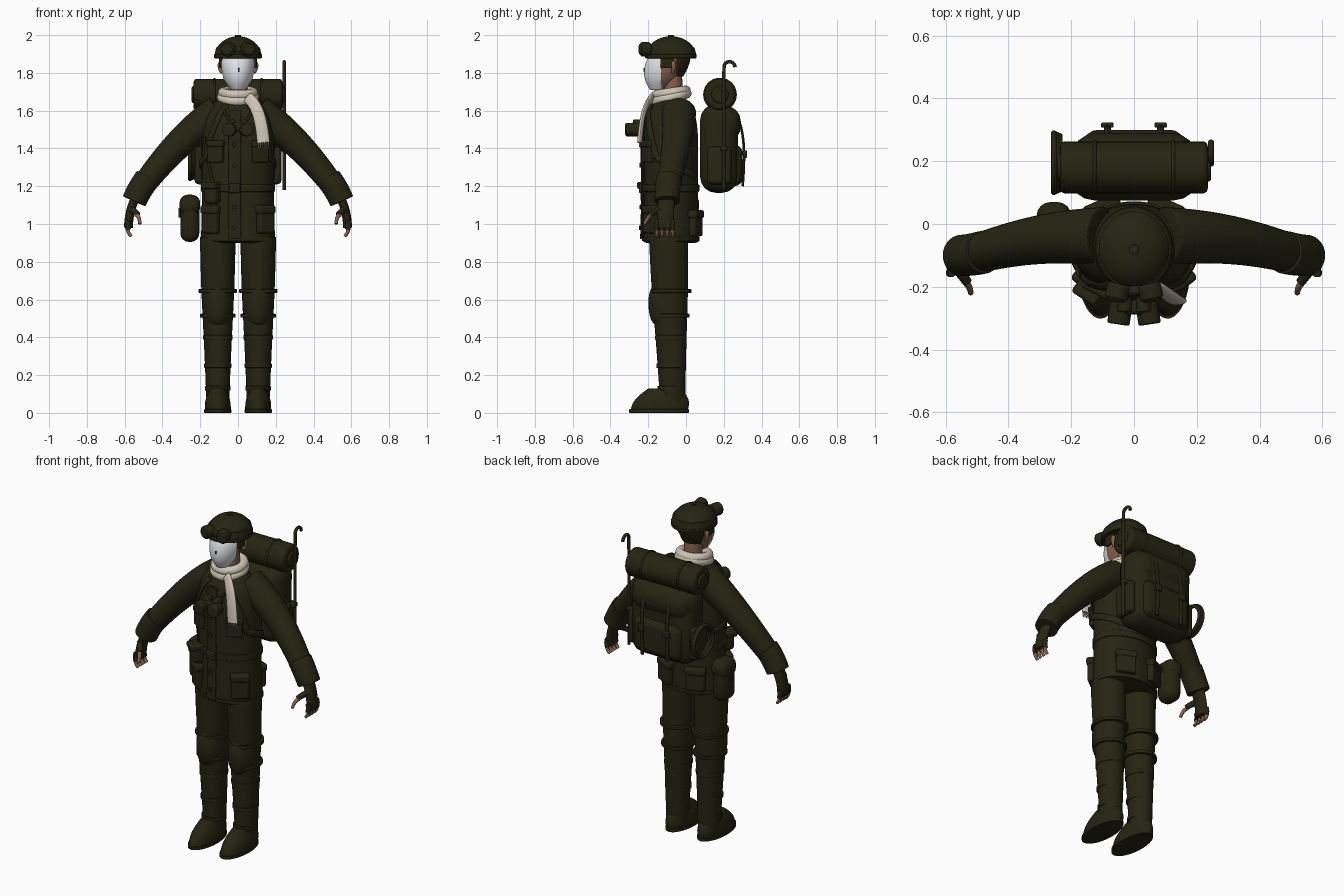
import bpy, bmesh
from math import sin, cos, pi, radians, atan2
from mathutils import Vector, Matrix

cube = bpy.data.objects.get("Cube")
if cube:
    bpy.data.objects.remove(cube)

X, Y, Z = Vector((1, 0, 0)), Vector((0, 1, 0)), Vector((0, 0, 1))
BODY_Y = -.08
SIDES = (-1, 1)


def material(name, red, green, blue):
    mat = bpy.data.materials.new(name)
    mat.use_nodes = True
    mat.diffuse_color = (red, green, blue, 1)
    mat.node_tree.nodes["Principled BSDF"].inputs["Base Color"].default_value = (red, green, blue, 1)
    return mat


OLIVE = material("dark olive", .019, .018, .006)
SKIN = material("skin", .25, .12, .07)
WHITE = material("mask white", .8, .82, .85)
CREAM = material("scarf cream", .62, .55, .46)


def finish(name, bm, mat, smooth=False, bevel=0):
    """Turn a bmesh into a shaded object with its modifiers."""
    bmesh.ops.recalc_face_normals(bm, faces=bm.faces)
    mesh = bpy.data.meshes.new(name)
    bm.to_mesh(mesh)
    bm.free()
    mesh.materials.append(mat)
    mesh.shade_smooth()
    mesh.set_sharp_from_angle(angle=radians(60))
    ob = bpy.data.objects.new(name, mesh)
    bpy.context.collection.objects.link(ob)
    if bevel:
        rounding = ob.modifiers.new("rounding", "BEVEL")
        rounding.width, rounding.segments = bevel, 4
    if smooth:
        ob.modifiers.new("smoothing", "SUBSURF").levels = 2


def blend(first, second, amount):
    return [p.lerp(q, amount) for p, q in zip(first, second)]


def skin_rings(bm, loops):
    """Join rings into a closed skin, with support rings that keep both ends full."""
    def end(ring, neighbour):
        middle = sum(ring, Vector()) / len(ring)
        return [blend(ring, [middle] * len(ring), .2), ring, blend(ring, neighbour, .1)]
    loops = end(loops[0], loops[1]) + loops[1:-1] + end(loops[-1], loops[-2])[::-1]
    rings = [[bm.verts.new(p) for p in loop] for loop in loops]
    for low, high in zip(rings, rings[1:]):
        for i in range(len(low)):
            bm.faces.new((low[i - 1], low[i], high[i], high[i - 1]))
    bm.faces.new(rings[0])
    bm.faces.new(rings[-1])


def circle(count):
    return [(cos(2 * pi * i / count), sin(2 * pi * i / count)) for i in range(count)]


def loft(name, profile, mat=OLIVE, x=0, y=BODY_Y, depth=1, lean=0, grow=0, cuts=()):
    """Stack of level ellipses from (height, radius) pairs; cuts remove what lies past a plane."""
    bm = bmesh.new()
    base = profile[0][0]
    skin_rings(bm, [[Vector((x + (r + grow) * c, y + lean * (z - base) + (r * depth + grow) * s, z))
                     for c, s in circle(20)] for z, r in profile])
    for normal, offset in cuts:
        geom = bm.verts[:] + bm.edges[:] + bm.faces[:]
        bmesh.ops.bisect_plane(bm, geom=geom, plane_co=normal * offset, plane_no=normal, clear_outer=True)
    finish(name, bm, mat, smooth=True)


def sweep(name, points, start, end, mat=OLIVE, flat=1, refs=None):
    """Tube whose radius runs from start to end; flat scales its thickness towards refs."""
    loops = []
    last = len(points) - 1
    for i, p in enumerate(points):
        along = points[min(i + 1, last)] - points[max(i - 1, 0)]
        across = along.cross(refs[i] if refs else Y).normalized()
        out = across.cross(along).normalized()
        r = start + (end - start) * i / last
        loops.append([p + across * r * c + out * r * flat * s for c, s in circle(10)])
    bm = bmesh.new()
    skin_rings(bm, loops)
    finish(name, bm, mat, smooth=True)


def tube(name, a, b, c, start, end, mat=OLIVE, flat=1, side=1):
    """Sweep along a curve from a to c, pulled towards b."""
    a, b, c = [Vector((side * x, y, z)) for x, y, z in (a, b, c)]
    points = [a.lerp(b, t).lerp(b.lerp(c, t), t) for t in [i / 6 for i in range(7)]]
    sweep(name, points, start, end, mat, flat)


def box(name, loc, size, turn=0, soft=.3):
    bm = bmesh.new()
    place = Matrix.Translation(loc) @ Matrix.Rotation(turn, 4, "Z") @ Matrix.Diagonal((*size, 1))
    bmesh.ops.create_cube(bm, size=1, matrix=place)
    finish(name, bm, OLIVE, bevel=min(size) * soft)


def drum(name, loc, axis, radius, length):
    bm = bmesh.new()
    turn = Z.rotation_difference(Vector(axis)).to_matrix().to_4x4()
    bmesh.ops.create_cone(bm, cap_ends=True, segments=28, radius1=radius, radius2=radius, depth=length,
                          matrix=Matrix.Translation(loc) @ turn)
    finish(name, bm, OLIVE, bevel=radius / 5)


def ring(name, loc, rotation, major, minor, mat=OLIVE):
    bpy.ops.mesh.primitive_torus_add(location=loc, rotation=rotation, major_radius=major, minor_radius=minor)
    ob = bpy.context.object
    ob.name = name
    ob.data.materials.append(mat)
    ob.data.shade_smooth()


def radius_at(profile, height):
    for (z, r), (top, end) in zip(profile, profile[1:]):
        if z <= height <= top:
            return r + (end - r) * (height - z) / (top - z)


def band(name, profile, z, half, **shape):
    r = radius_at(profile, z)
    loft(name, [(z - half, r), (z + half, r)], **shape)


# Jacket
JACKET = [(.9, .2), (1.2, .19), (1.45, .2), (1.6, .18), (1.68, .08)]
JACKET_DEPTH = .75
loft("jacket", JACKET, depth=JACKET_DEPTH)
band("belt", JACKET, 1.19, .02, depth=JACKET_DEPTH, grow=.01)
band("jacket_hem", JACKET, .92, .012, depth=JACKET_DEPTH, grow=.005)


def on_jacket(degrees, z, out=.005):
    """Point and turn on the jacket, measured from the front towards the left side."""
    a = radians(degrees)
    r = radius_at(JACKET, z)
    point = Vector(((r + out) * sin(a), BODY_Y - (r * JACKET_DEPTH + out) * cos(a), z))
    return point, atan2(sin(a) * JACKET_DEPTH, cos(a))


def wrap(name, from_angle, from_z, to_angle, to_z, width, flat=.4):
    """Flat strap lying on the jacket between two places."""
    steps = [i / 8 for i in range(9)]
    points = [on_jacket(from_angle + (to_angle - from_angle) * t, from_z + (to_z - from_z) * t)[0] for t in steps]
    refs = [Vector((p.x, p.y - BODY_Y, 0)) for p in points]
    sweep(name, points, width, width, flat=flat, refs=refs)


def pocket(name, degrees, z, width, height, thick=.04):
    """Rounded pocket with a wider flap over its top."""
    point, turn = on_jacket(degrees, z)
    box(name, point, (width, thick, height), turn)
    flap = (width * 1.1, thick * 1.3, height / 3)
    box(name + "_flap", point + Z * height * .4, flap, turn)


wrap("button_placket", -5, .92, -5, 1.6, .035, flat=.25)
for i in range(5):
    drum("button", on_jacket(-5, .98 + .11 * i, .015)[0], Y, .012, .012)
buckle_place, buckle_turn = on_jacket(-5, 1.19, .015)
box("belt_buckle", buckle_place, (.06, .02, .05), buckle_turn)
for s in SIDES:
    pocket("hip_pocket", s * 46, 1.02, .1, .14)
    pocket("chest_pocket", s * 36, 1.38, .09, .11, thick=.03)
    pocket("back_pocket", s * 150, 1, .11, .13)
    wrap("shoulder_strap", s * 25, 1.63, s * 60, 1.35, .02)
    wrap("under_arm_strap", s * 60, 1.35, s * 150, 1.25, .02)
    wrap("binocular_cord", s * 30, 1.63, s * 10, 1.53, .007, flat=1)
pocket("holster", -42, 1.16, .08, .11, thick=.09)
wrap("holster_strap", -62, 1.46, -42, 1.2, .014)

# Hip bag
BAG = Vector((-.255, 0, 1.03))
box("hip_bag", BAG, (.1, .13, .25), soft=.45)
box("hip_bag_flap", BAG + Z * .07, (.11, .14, .11), soft=.4)
box("hip_bag_clasp", BAG + Z * .03 - X * .055, (.012, .03, .05))

# Legs, knee pads and boots
LEG = [(.03, .06), (.4, .075), (.65, .09), (.93, .096)]
for s in SIDES:
    x = s * .107
    stance = dict(x=x, y=-.08, depth=1.08)
    loft("trouser_leg", LEG, x=x, y=-.07, depth=1.1, lean=-.025)
    loft("boot", [(.01, .07), (.06, .07), (.1, .055), (.13, .04)], x=x, y=-.143, depth=2.2, lean=.25)
    loft("boot_sole", [(0, .073), (.02, .073)], x=x, y=-.143, depth=2.2)
    for z in (.13, .25, .4):
        band("gaiter_fold", LEG, z, .012, grow=.004, **stance)
    for z in (.515, .645):
        band("knee_strap", LEG, z, .01, grow=.013, **stance)
    loft("knee_pad", [(.46, .05), (.5, .08), (.64, .085), (.69, .05)], x=x, y=-.095, depth=1.3, cuts=[(Y, -.09)])

# Arms and hands
for s in SIDES:
    tube("sleeve", (.1, -.04, 1.59), (.3, -.03, 1.48), (.52, -.1, 1.18), .1, .065, side=s)
    tube("cuff", (.48, -.09, 1.24), (.52, -.1, 1.19), (.55, -.1, 1.12), .073, .07, side=s)
    tube("glove", (.53, -.1, 1.16), (.58, -.11, 1.08), (.58, -.11, .98), .025, .025, flat=1.9, side=s)
    for i in range(4):
        y = -.155 + i * .028
        tube("glove_finger", (.58, y, 1.02), (.59, y, 1), (.58, y, .97), .015, .015, side=s)
        tube("finger", (.58, y, .98), (.59, y, .96), (.565, y, .935), .012, .009, SKIN, side=s)
    tube("glove_thumb", (.57, -.13, 1.08), (.55, -.16, 1.07), (.53, -.185, 1.05), .02, .016, side=s)
    tube("thumb", (.54, -.18, 1.05), (.52, -.2, 1.04), (.52, -.22, 1), .013, .009, SKIN, side=s)

# Head, mask and hair
HEAD = [(1.71, .03), (1.77, .073), (1.85, .088), (1.93, .07)]
face = dict(y=-.145, depth=1.3, lean=.32)
loft("neck", [(1.63, .055), (1.8, .05)], SKIN, y=-.07)
loft("head", HEAD, SKIN, **face)
loft("face_mask", HEAD, WHITE, grow=.007, cuts=[(Y, -.13), (Z, 1.9)], **face)
loft("hair", HEAD, grow=.012, cuts=[(-Y, .05), (-Z, -1.78)], **face)
tube("mask_nose", (0, -.2, 1.85), (0, -.23, 1.81), (0, -.2, 1.8), .007, .01, WHITE)
box("mask_mark", (.004, -.222, 1.815), (.008, .006, .02))
for s in SIDES:
    tube("ear", (.086, -.07, 1.86), (.11, -.06, 1.84), (.084, -.07, 1.8), .013, .01, SKIN, side=s)
    box("sideburn", (s * .09, -.1, 1.86), (.02, .07, .07))

# Helmet and goggles
BRIM = 1.885
dome = [(BRIM + .11 * sin(t), .128 * cos(t)) for t in [i / 4 for i in range(7)]]
loft("helmet", dome, depth=1.08)
loft("helmet_brim", [(BRIM - .008, .128), (BRIM + .015, .128)], depth=1.08)
loft("goggle_strap", [(BRIM + .02, .124), (BRIM + .05, .118)], depth=1.08)
drum("helmet_button", (0, BODY_Y, 1.99), Z, .016, .02)
box("goggle_bridge", (0, -.21, 1.925), (.06, .03, .03))
for s in SIDES:
    outward = Vector((s * .25, -1, 0))
    cup = Vector((s * .052, -.215, 1.925))
    drum("goggle_cup", cup, outward, .038, .05)
    drum("goggle_lens", cup + outward * .02, outward, .03, .022)

# Scarf
ring("scarf_upper", (0, BODY_Y, 1.695), (.15, 0, 0), .08, .026, CREAM)
ring("scarf_lower", (0, BODY_Y, 1.67), (.25, 0, 0), .085, .027, CREAM)
tube("scarf_tail", (.05, -.18, 1.67), (.12, -.235, 1.63), (.135, -.245, 1.43), .032, .036, CREAM, flat=.4)
for i in range(6):
    x = .107 + i * .011
    tube("scarf_fringe", (x, -.245, 1.45), (x, -.25, 1.42), (x, -.24, 1.4), .004, .003, CREAM)

# Binoculars
for s in SIDES:
    drum("binocular_barrel", (s * .045, -.285, 1.5), (s * .15, -1, 0), .036, .07)
    drum("binocular_eyepiece", (s * .03, -.25, 1.53), Y, .024, .06)
box("binocular_bridge", (0, -.265, 1.515), (.07, .045, .05))

# Backpack with its bedroll
PACK = Vector((0, .175, 1.4))
ROLL = Vector((0, .18, 1.685))
box("backpack", PACK, (.42, .2, .47), soft=.42)
box("backpack_flap", PACK + Vector((0, .015, .13)), (.4, .2, .19), soft=.42)
box("backpack_pocket", PACK + Vector((0, .075, -.09)), (.32, .1, .22), soft=.45)
drum("bedroll", ROLL, X, .083, .47)
drum("bedroll_core", ROLL, X, .045, .49)
for s in SIDES:
    x = s * .085
    tube("backpack_strap", (x, .2, 1.63), (x, .34, 1.6), (x, .3, 1.2), .012, .012, flat=.6)
    box("strap_buckle", (x, .315, 1.37), (.04, .016, .04))
    box("side_pocket", PACK + Vector((s * .205, 0, -.09)), (.05, .13, .2), soft=.45)
    ring("bedroll_strap", ROLL + X * s * .125, (0, pi / 2, 0), .083, .006)

# Rope coil and walking stick
for i in range(3):
    ring("rope_coil", (-.237 - i * .009, .195, 1.33), (0, pi / 2, 0), .085 + .004 * i, .01)
hook = [Vector((.245, .23 - .03 * cos(t), 1.83 + .03 * sin(t))) for t in [i * pi / 8 for i in range(9)]]
stick = [Vector((.245, .2, 1.18))] + hook
sweep("walking_stick", stick, .01, .01, refs=[X] * len(stick))
box("stick_holder", (.235, .2, 1.4), (.04, .035, .03))
